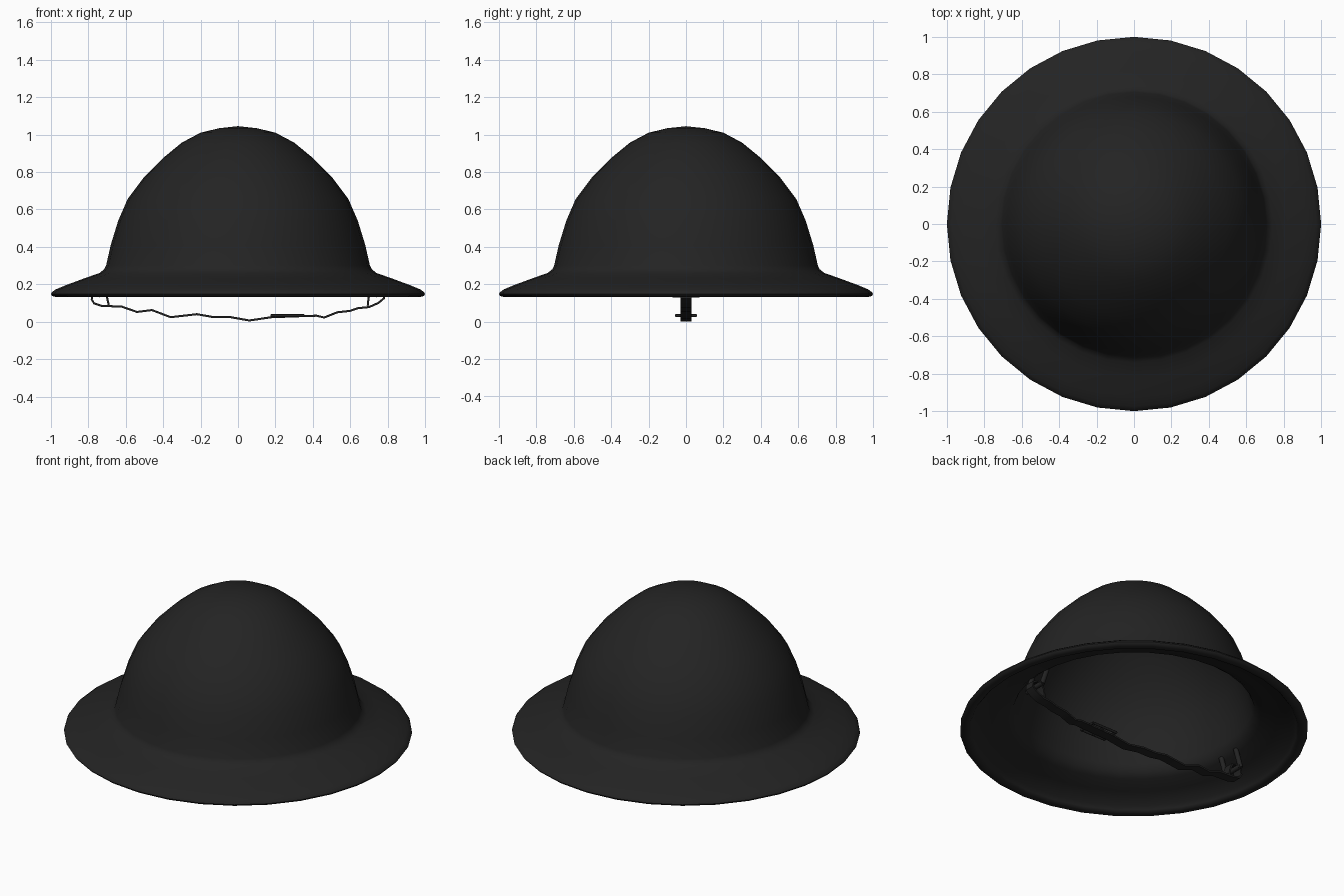
import bpy, bmesh, math
from mathutils import Vector

if "Cube" in bpy.data.objects:
    bpy.data.objects.remove(bpy.data.objects["Cube"])


def material(name, c):
    m = bpy.data.materials.new(name)
    m.diffuse_color = (c, c, c, 1)
    m.use_nodes = True
    m.node_tree.nodes["Principled BSDF"].inputs["Base Color"].default_value = m.diffuse_color
    return m


BLACK = material("matte black", 0.017)
STRAP = material("black strap", 0.015)


def finish(name, bm, mat, angle=40):
    bmesh.ops.recalc_face_normals(bm, faces=bm.faces[:])
    me = bpy.data.meshes.new(name)
    bm.to_mesh(me)
    bm.free()
    me.materials.append(mat)
    ob = bpy.data.objects.new(name, me)
    bpy.context.collection.objects.link(ob)
    bpy.ops.object.select_all(action='DESELECT')
    ob.select_set(True)
    bpy.context.view_layer.objects.active = ob
    bpy.ops.object.shade_smooth_by_angle(angle=math.radians(angle))
    return ob


def revolve(name, profile, mat, n=32):
    """Spin an (r, z) profile about z; both ends lie on the axis."""
    bm = bmesh.new()
    vs = [bm.verts.new((r, 0, z)) for r, z in profile]
    es = [bm.edges.new(p) for p in zip(vs, vs[1:])]
    bmesh.ops.spin(bm, geom=vs + es, cent=(0, 0, 0), axis=(0, 0, 1),
                   angle=2 * math.pi, steps=n)
    bmesh.ops.remove_doubles(bm, verts=bm.verts[:], dist=0.0005)
    return finish(name, bm, mat, 60)


def ribbon(name, path, half_w, thick, mat):
    """Flat band following an (x, z) path, wide along y."""
    bm = bmesh.new()
    pts = [Vector((x, 0, z)) for x, z in path]
    rings = []
    for i, p in enumerate(pts):
        t = (pts[min(i + 1, len(pts) - 1)] - pts[max(i - 1, 0)]).normalized()
        nrm = Vector((-t.z, 0, t.x)) * thick / 2
        rings.append([bm.verts.new(p + nrm * s + Vector((0, y * half_w, 0)))
                      for s, y in ((-1, -1), (1, -1), (1, 1), (-1, 1))])
    for a, b in zip(rings, rings[1:]):
        for k in range(4):
            bm.faces.new((a[k], a[(k + 1) % 4], b[(k + 1) % 4], b[k]))
    bm.faces.new(rings[0])
    bm.faces.new(rings[-1])
    return finish(name, bm, mat)


def rods(name, segments, radius, mat):
    """Group of round rods between pairs of points."""
    bm = bmesh.new()
    for a, b in segments:
        a, b = Vector(a), Vector(b)
        rot = (b - a).to_track_quat('Z', 'Y').to_matrix().to_4x4()
        rot.translation = (a + b) / 2
        bmesh.ops.create_cone(bm, cap_ends=True, segments=10, radius1=radius,
                              radius2=radius, depth=(b - a).length + radius, matrix=rot)
    return finish(name, bm, mat)


# Helmet shell: outer dome, brim, rolled rim, brim underside, hollow inside
outer = [(0, 1.045), (0.1, 1.034), (0.2, 1.01), (0.3, 0.957), (0.4, 0.875),
         (0.5, 0.775), (0.59, 0.655), (0.64, 0.54), (0.68, 0.41), (0.705, 0.30),
         (0.715, 0.28), (0.74, 0.26), (0.82, 0.232), (0.92, 0.195), (0.975, 0.172),
         (0.995, 0.157), (1.0, 0.147), (0.993, 0.137), (0.97, 0.131)]
inner = [(0.945, 0.133), (0.935, 0.145), (0.92, 0.165), (0.82, 0.203), (0.73, 0.232),
         (0.695, 0.258), (0.678, 0.30), (0.653, 0.40), (0.613, 0.53), (0.565, 0.635),
         (0.48, 0.75), (0.385, 0.847), (0.29, 0.926), (0.19, 0.98), (0.1, 1.005), (0, 1.015)]
revolve("helmet_shell", outer + inner, BLACK)

# Wavy chin strap with a loop at each end
strap = [(-0.69, 0.085), (-0.70, 0.13), (-0.715, 0.165), (-0.745, 0.175), (-0.775, 0.155),
         (-0.782, 0.12), (-0.77, 0.098), (-0.73, 0.085), (-0.62, 0.08), (-0.54, 0.052),
         (-0.46, 0.062), (-0.36, 0.024), (-0.22, 0.04), (-0.14, 0.026), (-0.05, 0.026),
         (0.06, 0.0065), (0.18, 0.024), (0.35, 0.03), (0.42, 0.032), (0.46, 0.022),
         (0.53, 0.05), (0.6, 0.058), (0.64, 0.072), (0.7, 0.078), (0.75, 0.1),
         (0.78, 0.125), (0.778, 0.155), (0.745, 0.175), (0.715, 0.165),
         (0.698, 0.13), (0.693, 0.085)]
ribbon("chin_strap", strap, 0.03, 0.011, STRAP)

# Sliding buckle on the strap
L, R, W, Z = 0.18, 0.35, 0.052, 0.032
rods("strap_buckle",
     [((L, -W, Z), (R, -W, Z)), ((L, W, Z), (R, W, Z)), ((L, -W, Z), (L, W, Z)),
      ((R, -W, Z), (R, W, Z)), ((0.265, -W, Z), (0.265, W, Z))], 0.008, STRAP)

# Wire bail under the brim on each side, holding the strap loop
for side, label in ((-1, "left"), (1, "right")):
    x = side * 0.742
    rods(label + "_strap_bail",
         [((x, -0.065, 0.145), (x, 0.065, 0.145)),
          ((x, -0.065, 0.145), (side * 0.71, -0.065, 0.24)),
          ((x, 0.065, 0.145), (side * 0.71, 0.065, 0.24))], 0.015, BLACK)
